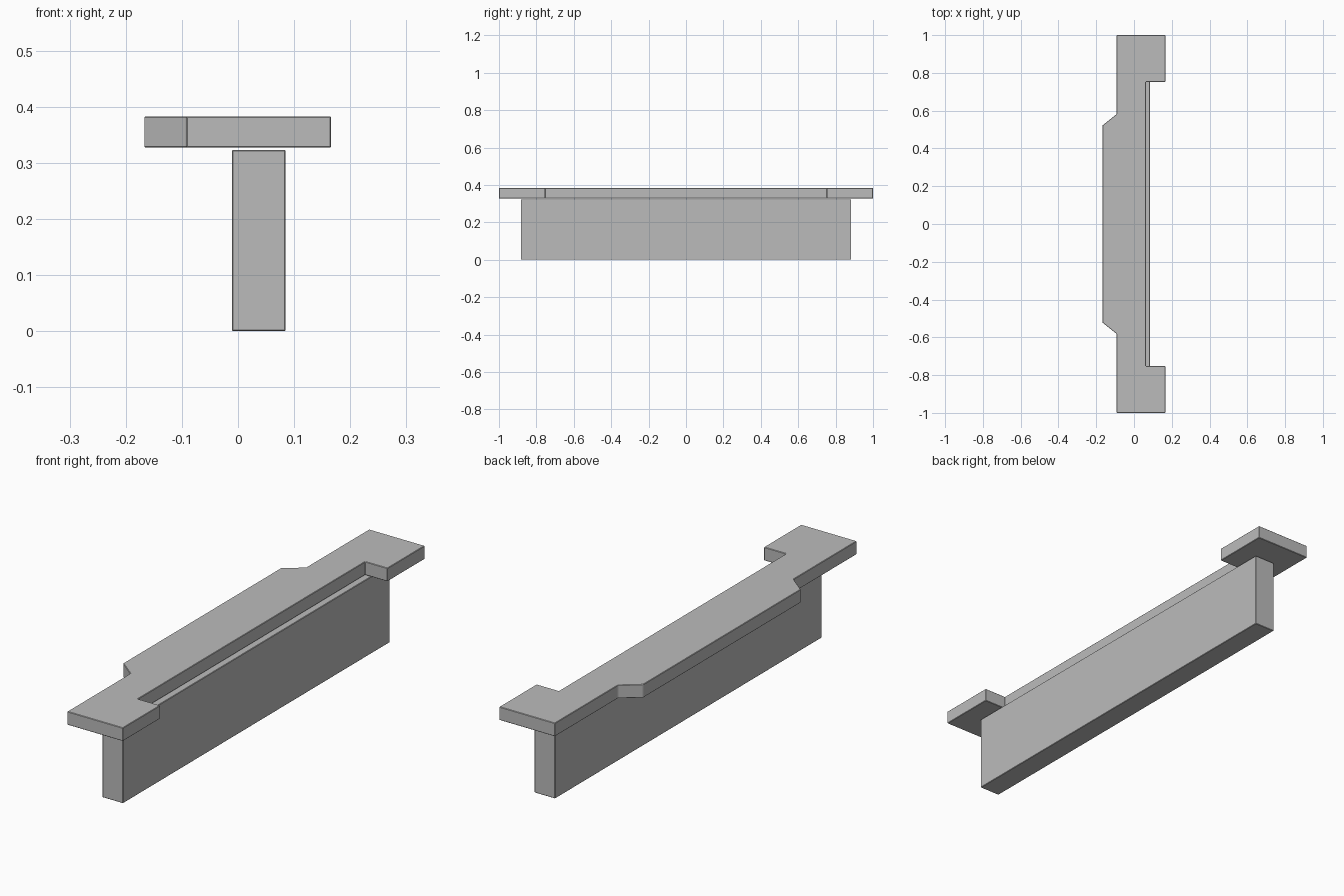
import bpy
import bmesh

cube = bpy.data.objects.get("Cube")
if cube:
    bpy.data.objects.remove(cube, do_unlink=True)

stone = bpy.data.materials.new("stone_grey")
stone.use_nodes = True
GREY = (0.5, 0.5, 0.5, 1)
stone.diffuse_color = GREY
stone.node_tree.nodes["Principled BSDF"].inputs["Base Color"].default_value = GREY


def extruded(name, outline, z0, z1):
    """Raise a plan outline into a solid with finely eased edges."""
    bm = bmesh.new()
    face = bm.faces.new([bm.verts.new((x, y, z0)) for x, y in outline])
    raised = bmesh.ops.extrude_face_region(bm, geom=[face])["geom"]
    top = [v for v in raised if isinstance(v, bmesh.types.BMVert)]
    bmesh.ops.translate(bm, verts=top, vec=(0, 0, z1 - z0))
    bmesh.ops.recalc_face_normals(bm, faces=bm.faces)
    mesh = bpy.data.meshes.new(name)
    bm.to_mesh(mesh)
    bm.free()
    mesh.materials.append(stone)
    obj = bpy.data.objects.new(name, mesh)
    bpy.context.collection.objects.link(obj)
    bevel = obj.modifiers.new("eased_edges", "BEVEL")
    bevel.width = 0.002
    bevel.segments = 1
    return obj


def mirrored(half):
    """Complete a half outline by reflecting it across y = 0."""
    return half + [(x, -y) for x, y in reversed(half)]


# Upright wall below the slab
extruded("wall", mirrored([(0.085, 0.883), (-0.011, 0.883)]), 0, 0.323)

# Top slab: two end pads, a long notch on one side, a bulge on the other
slab_half = [(0.063, 0.753), (0.166, 0.753), (0.166, 1), (-0.092, 1),
             (-0.092, 0.582), (-0.167, 0.522)]
extruded("top_slab", mirrored(slab_half), 0.327, 0.383)
